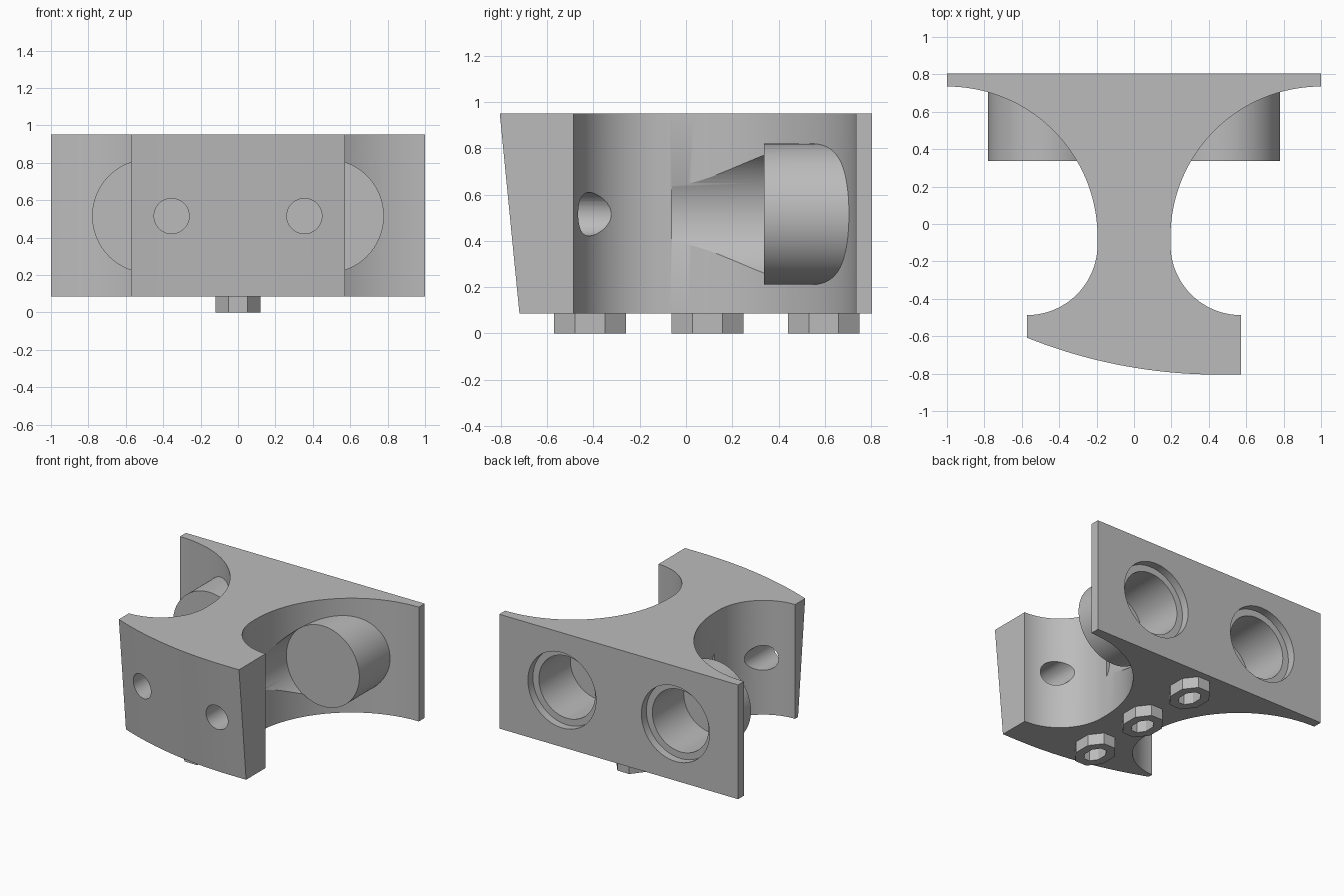
import bpy
import bmesh
from math import sin, cos, pi, radians, sqrt
from mathutils import Matrix, Vector

default = bpy.data.objects.get("Cube")
if default:
    bpy.data.objects.remove(default)

# Single matte grey
grey = bpy.data.materials.new("plain_grey")
grey.use_nodes = True
COLOR = (0.5, 0.5, 0.5, 1)
grey.diffuse_color = COLOR
grey.node_tree.nodes["Principled BSDF"].inputs["Base Color"].default_value = COLOR

BOTTOM, TOP = 0.085, 0.95
AXIS_Z = 0.515
EAR_X, EAR_R = 0.475, 0.305


def make_object(name, bm):
    bmesh.ops.recalc_face_normals(bm, faces=bm.faces)
    mesh = bpy.data.meshes.new(name)
    bm.to_mesh(mesh)
    bm.free()
    mesh.materials.append(grey)
    obj = bpy.data.objects.new(name, mesh)
    bpy.context.collection.objects.link(obj)
    return obj


def y_cylinder(name, x, radius, y0, y1, sides=96):
    bm = bmesh.new()
    place = Matrix.Translation((x, (y0 + y1) / 2, AXIS_Z)) @ Matrix.Rotation(pi / 2, 4, 'X')
    bmesh.ops.create_cone(bm, cap_ends=True, segments=sides, radius1=radius,
                          radius2=radius, depth=y1 - y0, matrix=place)
    return make_object(name, bm)


def octagon(name, y, half_x, half_y, z0, z1):
    bm = bmesh.new()
    place = (Matrix.Translation((0, y, (z0 + z1) / 2))
             @ Matrix.Diagonal((half_x, half_y, 1, 1)) @ Matrix.Rotation(pi / 8, 4, 'Z'))
    r = 1 / cos(pi / 8)
    bmesh.ops.create_cone(bm, cap_ends=True, segments=8, radius1=r, radius2=r,
                          depth=z1 - z0, matrix=place)
    return make_object(name, bm)


def combine(target, tool, operation):
    mod = target.modifiers.new("combine", 'BOOLEAN')
    mod.operation, mod.object, mod.solver = operation, tool, 'EXACT'
    bpy.context.view_layer.objects.active = target
    bpy.ops.object.modifier_apply(modifier=mod.name)
    bpy.data.objects.remove(tool)


def arc(cx, cy, r, start, end, steps):
    angles = [radians(start + (end - start) * i / steps) for i in range(steps + 1)]
    return [(cx + r * cos(a), cy + r * sin(a)) for a in angles]


# Body outline: bowed front, two scooped sides, flat back
def front_y(x):
    centre_x, r = 0.45, 2.75
    return -0.805 + r - sqrt(r * r - min(x - centre_x, 0) ** 2)


front = [(x, front_y(x)) for x in [-0.572 + 1.144 * i / 32 for i in range(33)]]
side = arc(0.572, -0.11, 0.377, 270, 180, 32) + arc(1, -0.07, 0.805, 180, 90, 48) + [(1, 0.805)]
outline = front + side + [(-x, y) for x, y in reversed(side)]

bm = bmesh.new()
face = bm.faces.new([bm.verts.new((x, y, TOP)) for x, y in outline])
low = bmesh.ops.extrude_face_region(bm, geom=[face])["geom"]
for v in [g for g in low if isinstance(g, bmesh.types.BMVert)]:
    v.co.z = BOTTOM
    # The front leans back toward the bottom
    if v.co.y < -0.55:
        v.co.y += 0.085
body = make_object("body", bm)

for s in (-1, 1):
    # Closed round housing behind each scoop, with clearance in front of it
    combine(body, y_cylinder("housing", s * EAR_X, EAR_R, 0.31, 0.78), 'UNION')
    combine(body, y_cylinder("clearance", s * EAR_X, EAR_R + 0.001, -0.06, 0.337), 'DIFFERENCE')
    # Stepped blind bore from the back
    combine(body, y_cylinder("bore", s * EAR_X, 0.235, 0.37, 0.9), 'DIFFERENCE')
    combine(body, y_cylinder("bore_step", s * EAR_X, 0.285, 0.745, 0.92), 'DIFFERENCE')
    # Small hole through the front wall
    combine(body, y_cylinder("front_hole", s * 0.355, 0.094, -1, -0.2, 48), 'DIFFERENCE')

# Three slotted lugs under the body
lugs = []
for label, y in (("front", -0.415), ("middle", 0.0925), ("back", 0.595)):
    lug = octagon(label + "_lug", y, 0.12, 0.155, 0, BOTTOM + 0.005)
    combine(lug, octagon("slot", y, 0.06, 0.09, -0.1, 0.2), 'DIFFERENCE')
    lugs.append(lug)

bpy.ops.object.select_all(action='DESELECT')
for obj in [body] + lugs:
    obj.select_set(True)
bpy.context.view_layer.objects.active = body
bpy.ops.object.shade_smooth_by_angle(angle=radians(25))
